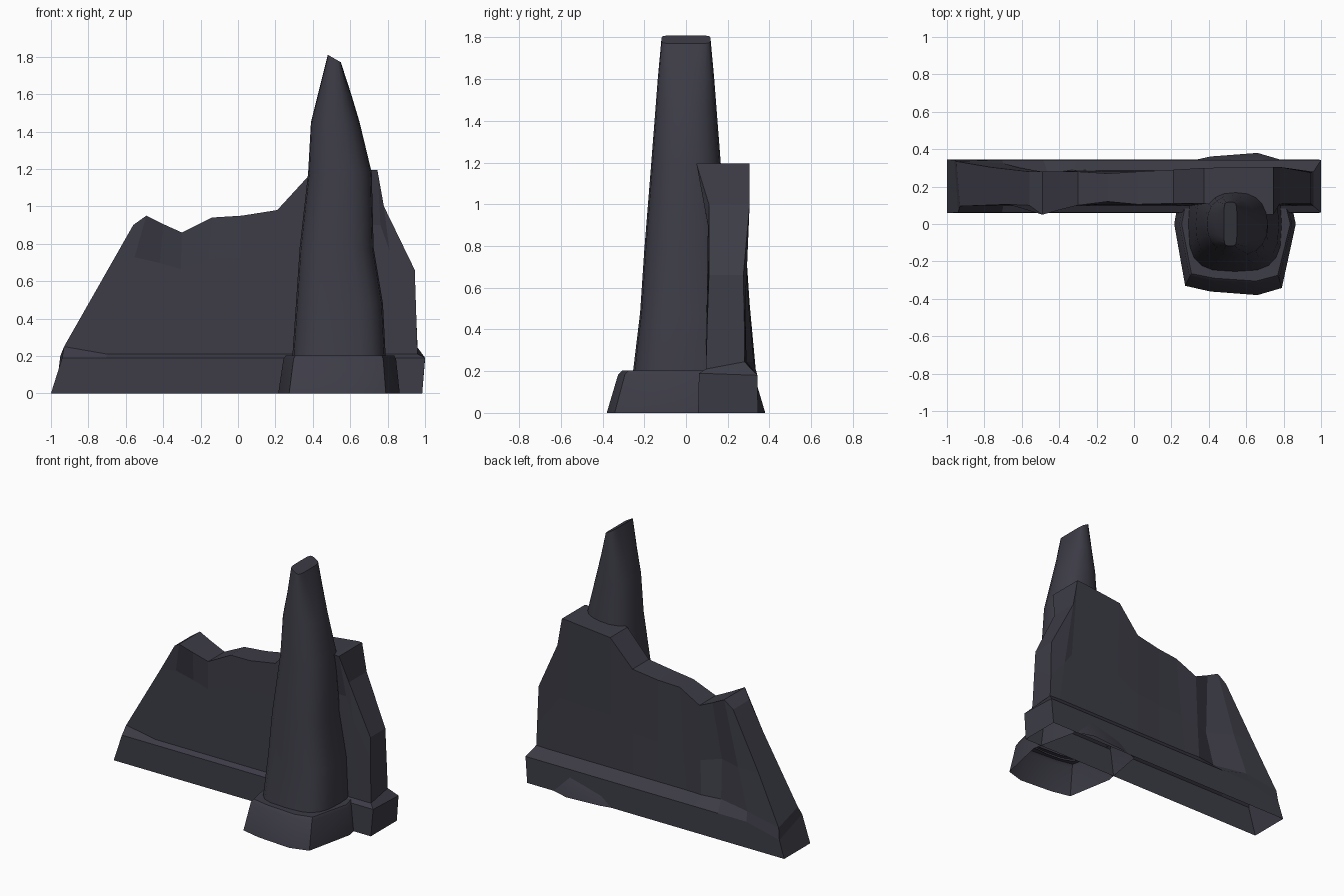
import bpy, bmesh, math

if "Cube" in bpy.data.objects:
    bpy.data.objects.remove(bpy.data.objects["Cube"])

stone = bpy.data.materials.new("dark slate stone")
stone.diffuse_color = (0.046, 0.045, 0.062, 1)
stone.use_nodes = True
stone.node_tree.nodes["Principled BSDF"].inputs["Base Color"].default_value = stone.diffuse_color


def loft(name, rings, closed, cap_top=False, cap_ends=False, smooth=0):
    """Skin a sequence of equal-length point rings."""
    bm = bmesh.new()
    vs = [[bm.verts.new(p) for p in r] for r in rings]
    n = len(vs[0])
    for a, b in zip(vs, vs[1:]):
        for i in range(n if closed else n - 1):
            j = (i + 1) % n
            bm.faces.new((a[i], a[j], b[j], b[i]))
    if cap_top:
        bm.faces.new(vs[-1])
    if cap_ends:
        for r in (vs[0], vs[-1]):
            for i in range(n // 2 - 1):
                bm.faces.new((r[i], r[i + 1], r[n - 2 - i], r[n - 1 - i]))
    bmesh.ops.recalc_face_normals(bm, faces=bm.faces)
    me = bpy.data.meshes.new(name)
    bm.to_mesh(me)
    bm.free()
    me.materials.append(stone)
    ob = bpy.data.objects.new(name, me)
    bpy.context.collection.objects.link(ob)
    if smooth:
        bpy.ops.object.select_all(action='DESELECT')
        bpy.context.view_layer.objects.active = ob
        ob.select_set(True)
        bpy.ops.object.shade_smooth_by_angle(angle=math.radians(smooth))
    return ob


# Broken wall with plinth:
# x ground, x body foot, x top, z top, y front top, y back top, y back middle, y back foot
stations = [
    (-1.00, -.93, -.56, .90, .10, .28, .305, .335),
    (-.72, -.70, -.49, .95, .05, .28, .30, .325),
    (-.50, -.46, -.40, .905, .075, .28, .225, .27),
    (-.32, -.32, -.30, .86, .10, .28, .285, .29),
    (-.20, -.20, -.14, .94, .12, .27, .28, .285),
    (.02, .02, .02, .95, .105, .28, .28, .285),
    (.21, .21, .21, .98, .11, .29, .285, .285),
    (.38, .38, .375, 1.16, .11, .30, .285, .285),
    (.71, .71, .71, 1.195, .05, .305, .285, .285),
    (.80, .80, .745, 1.195, .05, .305, .285, .285),
    (.90, .88, .78, 1.00, .11, .305, .285, .285),
    (.985, .96, .945, .66, .11, .275, .28, .28),
]
rings = []
for k, (x0, xb, xt, zt, yf, yb, ym, yl) in enumerate(stations):
    first = k == 0
    foot = .25 if first else .21
    back_foot = .20 if first else .245

    def up(f):
        return xb + (xt - xb) * f, foot + (zt - foot) * f
    xf, zf = up(.7)
    xr, zr = up(.42)
    xl = x0 + (.06 if first else .015)
    rings.append([
        (x0, .058, 0), (xl, .062, .19), (xb, .095, foot),
        (xf, .105, zf), (xt, yf, zt), (xt, yb, zt),
        (xr, ym, zr), (xb - .02 * first, yl, back_foot),
        (x0 + (.04 if first else .015), .342, .12 if first else .18), (x0, .345, 0)])
loft("ruined_wall", rings, False, cap_ends=True)

# Ten-sided footing around the spire
half = [(-1, 0), (-.82, -.87), (-.4, -.95), (.37, -1), (.77, -.9), (1, 0)]
outline = half + [(x, -y) for x, y in half[-2:0:-1]]
levels = [(.215, .865, .38, 0), (.243, .845, .325, .185),
          (.255, .835, .305, .203), (.32, .76, .23, .2)]
rings = [[((a + b) / 2 + x * (b - a) / 2, y * h, z) for x, y in outline]
         for a, b, h, z in levels]
loft("spire_footing", rings, True, smooth=35)

# Tapering smooth spire: x left, x right, half depth, z left, z right, squareness
N = 20
sections = [
    (.29, .79, .255, .19, .19, 3.2),
    (.31, .775, .22, .48, .48, 3),
    (.33, .725, .20, .78, .78, 2.7),
    (.375, .715, .168, 1.18, 1.18, 2.4),
    (.39, .65, .147, 1.45, 1.45, 2.3),
    (.43, .605, .135, 1.61, 1.60, 2.6),
    (.48, .55, .118, 1.81, 1.77, 5),
]
rings = []
for a, b, h, zl, zr, e in sections:
    ring = []
    for i in range(N):
        t = 2 * math.pi * i / N
        c, s = math.cos(t), math.sin(t)
        x = math.copysign(abs(c) ** (2 / e), c)
        y = math.copysign(abs(s) ** (2 / e), s)
        ring.append(((a + b) / 2 + x * (b - a) / 2, y * h, zl + (zr - zl) * (x + 1) / 2))
    rings.append(ring)
loft("spire", rings, True, cap_top=True, smooth=40)
